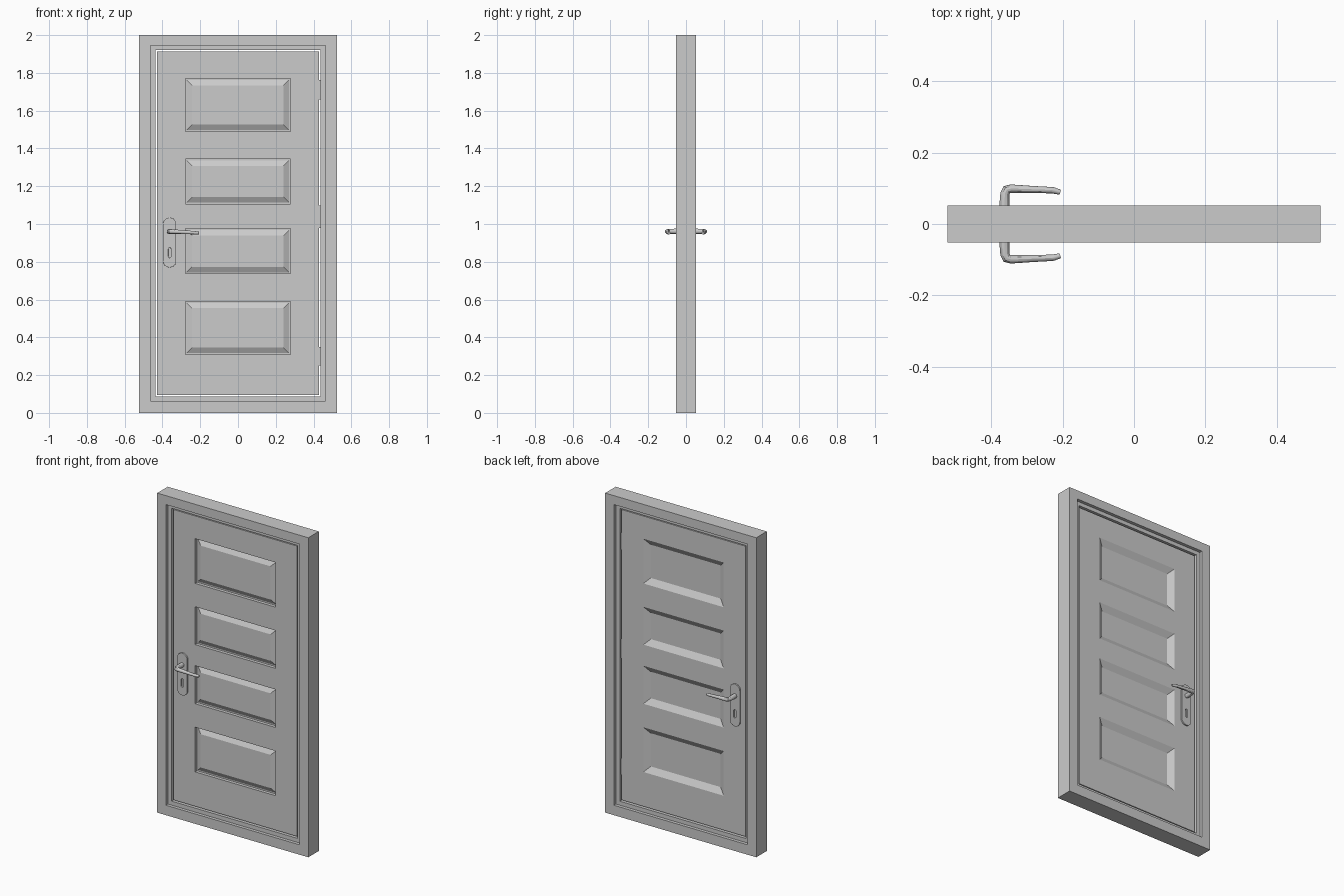
import bpy, bmesh, math

if "Cube" in bpy.data.objects:
    bpy.data.objects.remove(bpy.data.objects["Cube"])

HALF = 0.026                      # half thickness of the door leaf
PX = (-0.279, 0.277)              # panel sides
PANELS = [(0.31, 0.59), (0.737, 0.975), (1.107, 1.344), (1.49, 1.77)]
L, R, B, T = -0.430, 0.428, 0.095, 1.912   # leaf outline


def finish(bm, name):
    bmesh.ops.remove_doubles(bm, verts=bm.verts, dist=1e-5)
    bmesh.ops.recalc_face_normals(bm, faces=bm.faces)
    me = bpy.data.meshes.new(name)
    bm.to_mesh(me)
    bm.free()
    ob = bpy.data.objects.new(name, me)
    bpy.context.collection.objects.link(ob)
    return ob


def quad(bm, *pts):
    bm.faces.new([bm.verts.new(p) for p in pts])


def rect(x0, x1, z0, z1, y):
    return [(x0, y, z0), (x1, y, z0), (x1, y, z1), (x0, y, z1)]


def loft(bm, rings, cap=False, closed=False):
    pairs = list(zip(rings, rings[1:]))
    if closed:
        pairs.append((rings[-1], rings[0]))
    for a, b in pairs:
        for i in range(4):
            j = (i + 1) % 4
            quad(bm, a[i], a[j], b[j], b[i])
    if cap:
        quad(bm, *rings[-1])


# Frame: rectangular ring with a stepped rebate on both faces
bm = bmesh.new()
outer, inner, stop = (-.523, .523, 0, 2), (-.463, .463, .062, 1.944), (-.438, .436, .087, 1.92)
loft(bm, [rect(*r, y) for r, y in (
    (outer, -.052), (inner, -.052), (inner, -.032), (stop, -.032),
    (stop, .032), (inner, .032), (inner, .052), (outer, .052))], closed=True)
finish(bm, "door_frame")

# Leaf: grid of stiles and rails, panels raised in front and dished behind
bm = bmesh.new()
xs = [L, *PX, R]
zs = [B] + [z for p in PANELS for z in p] + [T]
front = [(0, -HALF), (0, -.006), (.007, -.006), (.036, -.022)]
back = [(0, HALF), (.036, .004)]
for i in range(3):
    for k in range(len(zs) - 1):
        x0, x1, z0, z1 = xs[i], xs[i + 1], zs[k], zs[k + 1]
        if i == 1 and k % 2:
            for prof in (front, back):
                loft(bm, [rect(x0 + d, x1 - d, z0 + d, z1 - d, y) for d, y in prof], cap=True)
        else:
            for y in (-HALF, HALF):
                quad(bm, *rect(x0, x1, z0, z1, y))
for a, b in zip(xs, xs[1:]):
    for z in (B, T):
        quad(bm, (a, -HALF, z), (b, -HALF, z), (b, HALF, z), (a, HALF, z))
for a, b in zip(zs, zs[1:]):
    for x in (L, R):
        quad(bm, (x, -HALF, a), (x, -HALF, b), (x, HALF, b), (x, HALF, a))
finish(bm, "door_leaf")

# Hinges bridging the gap on the right
for n, (z0, z1) in enumerate([(.25, .35), (.98, 1.098), (1.66, 1.762)]):
    bm = bmesh.new()
    r0, r1 = rect(.427, .437, z0, z1, -.024), rect(.427, .437, z0, z1, .022)
    quad(bm, *r0)
    loft(bm, [r0, r1], cap=True)
    finish(bm, f"hinge_{n + 1}")


def to_mesh(ob):
    bpy.ops.object.select_all(action='DESELECT')
    ob.select_set(True)
    bpy.context.view_layer.objects.active = ob
    bpy.ops.object.convert(target='MESH')
    return bpy.context.object


def capsule(cx, z0, z1, r, n=12):
    top = [(cx + r * math.cos(math.pi * i / n), z1 - r + r * math.sin(math.pi * i / n)) for i in range(n + 1)]
    bot = [(cx - r * math.cos(math.pi * i / n), z0 + r - r * math.sin(math.pi * i / n)) for i in range(n + 1)]
    return top + bot


def add_spline(cu, pts, cyclic, radii=None):
    s = cu.splines.new('POLY')
    s.points.add(len(pts) - 1)
    for i, (p, q) in enumerate(zip(s.points, pts)):
        p.co = (*q, 1) if len(q) == 3 else (*q, 0, 1)
        p.radius = radii[i] if radii else 1
    s.use_cyclic_u = cyclic


# Escutcheon plates with keyhole slot
for side, sy in (("front", -1), ("back", 1)):
    cu = bpy.data.curves.new("plate", 'CURVE')
    cu.dimensions = '2D'
    cu.fill_mode = 'BOTH'
    cu.extrude = .004
    cu.bevel_depth = .001
    cu.bevel_resolution = 1
    add_spline(cu, capsule(-.362, .771, 1.033, .034), True)
    add_spline(cu, capsule(-.362, .820, .876, .008, 8), True)
    ob = bpy.data.objects.new(side + "_handle_plate", cu)
    bpy.context.collection.objects.link(ob)
    ob.rotation_euler.x = math.pi / 2
    ob.location.y = sy * (HALF + .004)
    to_mesh(ob)
    bpy.ops.object.shade_smooth_by_angle()

# Lever handles: tapered bent tube, mirrored to the back
cu = bpy.data.curves.new("lever", 'CURVE')
cu.dimensions = '3D'
cu.bevel_depth = 1
cu.bevel_resolution = 4
cu.use_fill_caps = True
path = [(-.363, -.020, .961), (-.363, -.060, .961), (-.362, -.085, .961), (-.357, -.096, .961),
        (-.344, -.099, .960), (-.290, -.097, .957), (-.235, -.095, .954), (-.225, -.094, .953),
        (-.207, -.089, .952)]
add_spline(cu, path, False, [.014, .014, .013, .013, .012, .010, .009, .009, .007])
ob = bpy.data.objects.new("lever_handles", cu)
bpy.context.collection.objects.link(ob)
ob = to_mesh(ob)
ob.modifiers.new("mirror", 'MIRROR').use_axis = (False, True, False)
bpy.ops.object.shade_smooth_by_angle()
